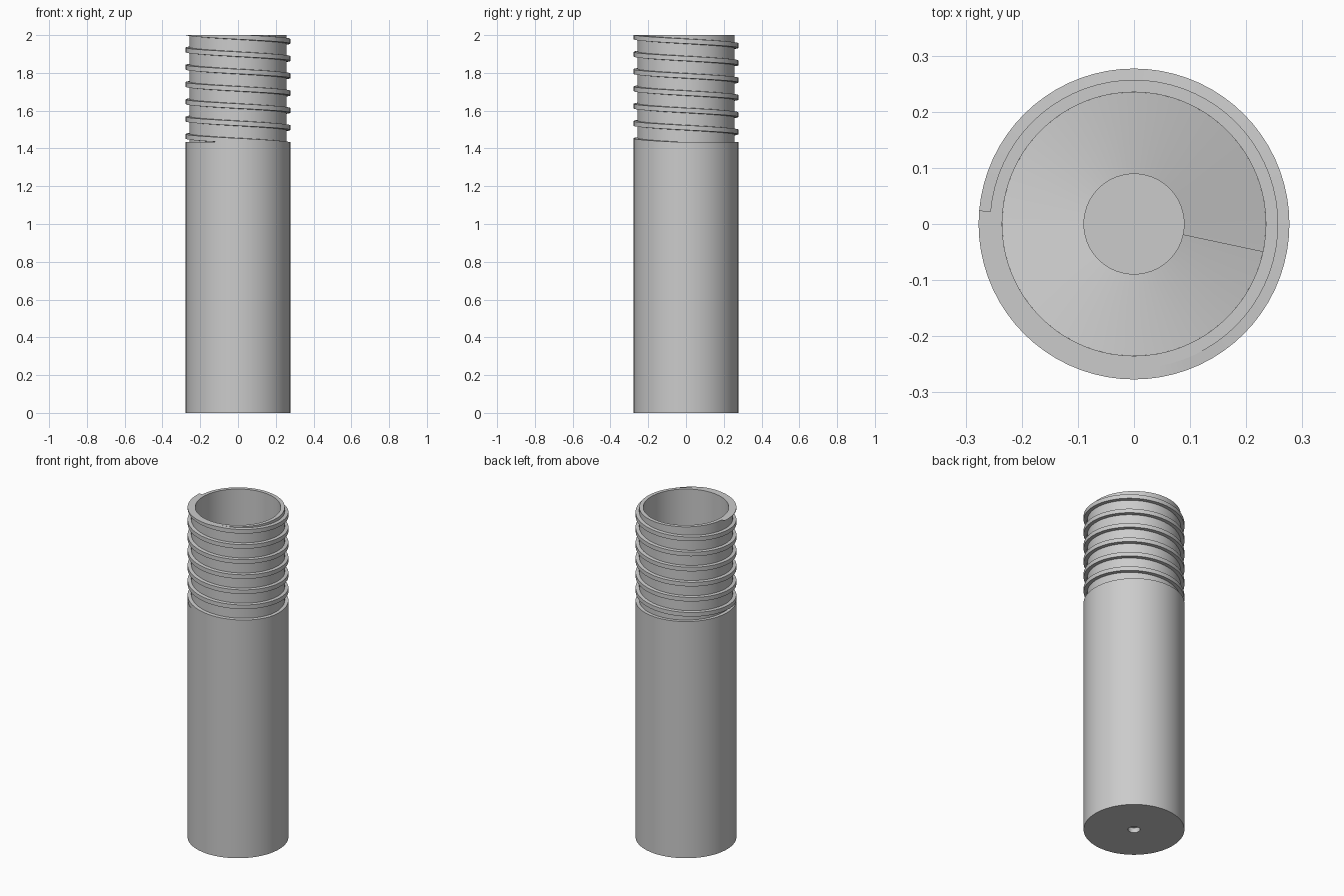
import bpy, bmesh, math

cube = bpy.data.objects.get("Cube")
if cube:
    bpy.data.objects.remove(cube, do_unlink=True)

SEG = 72
BODY_R, NECK_R, BORE_R, CORE_R = 0.277, 0.257, 0.235, 0.09
SHOULDER, TOP, FLOOR, CORE_TOP = 1.435, 2.0, 0.05, 1.4

grey = bpy.data.materials.new("light_grey")
grey.use_nodes = True
grey.diffuse_color = (0.6, 0.6, 0.6, 1)
grey.node_tree.nodes["Principled BSDF"].inputs["Base Color"].default_value = (0.6, 0.6, 0.6, 1)


def finish(name, bm):
    bmesh.ops.remove_doubles(bm, verts=bm.verts, dist=1e-5)
    bmesh.ops.recalc_face_normals(bm, faces=bm.faces)
    mesh = bpy.data.meshes.new(name)
    bm.to_mesh(mesh)
    bm.free()
    mesh.materials.append(grey)
    ob = bpy.data.objects.new(name, mesh)
    bpy.context.collection.objects.link(ob)
    bpy.ops.object.select_all(action='DESELECT')
    bpy.context.view_layer.objects.active = ob
    ob.select_set(True)
    bpy.ops.object.shade_smooth_by_angle(angle=math.radians(30))
    return ob


def lathe(name, profile):
    """Spin an (r, z) profile that starts and ends on the axis."""
    bm = bmesh.new()
    verts = [bm.verts.new((r, 0, z)) for r, z in profile]
    edges = [bm.edges.new(pair) for pair in zip(verts, verts[1:])]
    bmesh.ops.spin(bm, geom=verts + edges, cent=(0, 0, 0), axis=(0, 0, 1),
                   angle=2 * math.pi, steps=SEG, use_merge=True)
    return finish(name, bm)


def helix(name, r_in, r_out, thick, taper, pitch, start, z_start, z_low, z_high):
    """Sweep a ridge section down a helix; the sign of pitch sets the hand."""
    bm = bmesh.new()
    turns = (z_start - z_low + thick) / abs(pitch)
    step = 2 * math.pi / SEG
    turn_dir = 1 if pitch < 0 else -1
    rings = []
    for i in range(int(turns * SEG) + 1):
        a = start + turn_dir * i * step
        z = z_start - abs(pitch) * i / SEG
        section = ((r_in, z), (r_out, z - taper),
                   (r_out, z - thick + taper), (r_in, z - thick))
        rings.append([bm.verts.new((r * math.cos(a), r * math.sin(a),
                                    min(z_high, max(z_low, h)))) for r, h in section])
    for a, b in zip(rings, rings[1:]):
        for k in range(4):
            n = (k + 1) % 4
            bm.faces.new((a[k], a[n], b[n], b[k]))
    bm.faces.new(rings[0])
    bm.faces.new(rings[-1])
    return finish(name, bm)


# Hollow body with a stepped neck and a small recess under the base
lathe("tube_body", [
    (0, 0.03), (0.033, 0.03), (0.033, 0), (BODY_R, 0), (BODY_R, SHOULDER),
    (NECK_R, SHOULDER), (NECK_R, TOP), (BORE_R, TOP), (BORE_R, FLOOR), (0, FLOOR)])

# Left-handed outer thread, trimmed flush at the rim and shoulder
helix("neck_thread", NECK_R - 0.004, BODY_R, 0.029, 0.002, -0.0915,
      math.radians(175), TOP + 0.029, SHOULDER, TOP)

# Central spindle and the spiral flight around it
lathe("inner_spindle", [(0, FLOOR), (CORE_R, FLOOR), (CORE_R, CORE_TOP), (0, CORE_TOP)])
helix("inner_flight", CORE_R - 0.003, BORE_R, 0.03, 0, 0.2,
      math.radians(-12), CORE_TOP - 0.01, FLOOR, CORE_TOP)
